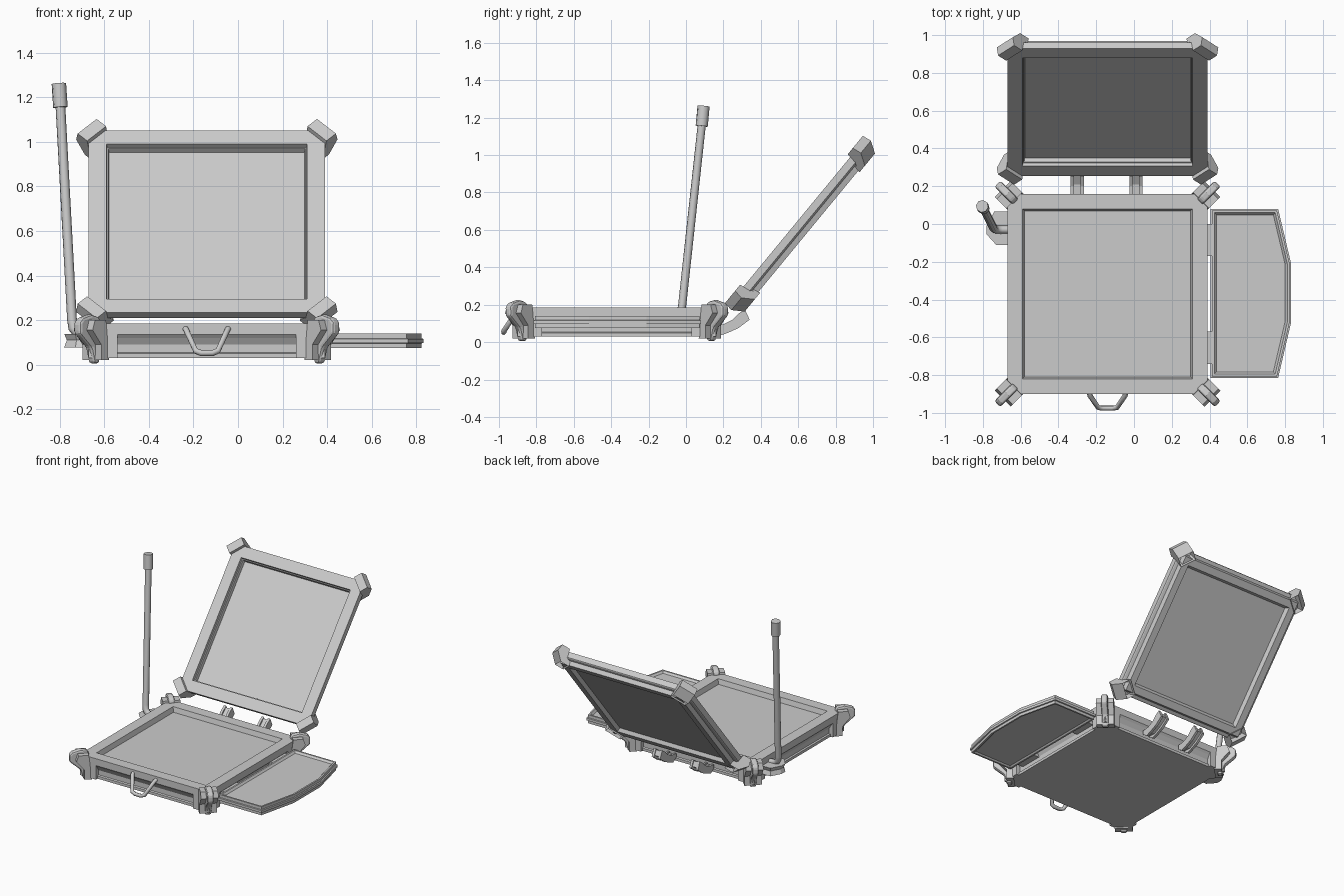
import bpy, bmesh, math
from mathutils import Matrix, Vector

if "Cube" in bpy.data.objects:
    bpy.data.objects.remove(bpy.data.objects["Cube"])

I = Matrix.Identity(4)


def finish(name, bm, mat=I):
    bm.transform(mat)
    bmesh.ops.recalc_face_normals(bm, faces=bm.faces[:])
    me = bpy.data.meshes.new(name)
    bm.to_mesh(me)
    bm.free()
    ob = bpy.data.objects.new(name, me)
    bpy.context.collection.objects.link(ob)
    return ob


def inset(poly, d):
    """Offset a counter-clockwise convex outline inward by d."""
    out = []
    for i, p in enumerate(poly):
        a = (p - poly[i - 1]).normalized()
        b = (poly[(i + 1) % len(poly)] - p).normalized()
        na, nb = Vector((-a.y, a.x)), Vector((-b.y, b.x))
        out.append(p + (na + nb) * d / (1 + na.dot(nb)))
    return out


def loft(name, outline, profile, mat=I):
    """Stack inset copies of an outline; profile holds (inset, height)."""
    bm = bmesh.new()
    poly = [Vector(p) for p in outline]
    rings = [[bm.verts.new((p.x, p.y, z)) for p in inset(poly, d)] for d, z in profile]
    n = len(poly)
    for r, s in zip(rings, rings[1:]):
        for i in range(n):
            j = (i + 1) % n
            bm.faces.new((r[i], r[j], s[j], s[i]))
    bm.faces.new(rings[0][::-1])
    bm.faces.new(rings[-1])
    return finish(name, bm, mat)


def prism(name, pts, width, mat=I, hollow=None):
    """Extrude an XZ profile along Y; optionally sink one edge's face."""
    bm = bmesh.new()
    a = [bm.verts.new((x, -width / 2, z)) for x, z in pts]
    b = [bm.verts.new((x, width / 2, z)) for x, z in pts]
    n = len(pts)
    sides = [bm.faces.new((a[i], a[(i + 1) % n], b[(i + 1) % n], b[i])) for i in range(n)]
    bm.faces.new(a[::-1])
    bm.faces.new(b)
    bmesh.ops.recalc_face_normals(bm, faces=bm.faces[:])
    if hollow is not None:
        bmesh.ops.inset_individual(bm, faces=[sides[hollow]], thickness=0.012, depth=-0.05)
    return finish(name, bm, mat)


def box(name, lo, hi):
    return loft(name, [lo[:2], (hi[0], lo[1]), hi[:2], (lo[0], hi[1])], [(0, lo[2]), (0, hi[2])])


def tube(name, pts, radius, res=2):
    cu = bpy.data.curves.new(name, 'CURVE')
    cu.dimensions = '3D'
    cu.bevel_depth, cu.bevel_resolution, cu.use_fill_caps = radius, res, True
    sp = cu.splines.new('POLY')
    sp.points.add(len(pts) - 1)
    for q, p in zip(sp.points, pts):
        q.co = (*p, 1)
    ob = bpy.data.objects.new(name, cu)
    bpy.context.collection.objects.link(ob)
    return ob


def corner_frame(sx, sy):
    """Local X points outward along the corner's diagonal."""
    return (Matrix.Translation((sx * H, sy * H, 0))
            @ Matrix.Rotation(math.atan2(sy, sx), 4, 'Z'))


H = 0.53
square = [(-H, -H), (H, -H), (H, H), (-H, H)]
base = Matrix.Translation((-0.14, -0.37, 0))
t = math.radians(50.5)
lid = Matrix.Translation((-0.14, 0.5925, 0.643)) @ Matrix.Rotation(t, 4, 'X')

# base tray with grooved sides and sunken top
loft("base_tray", square, [(.02, .03), (.02, .05), (.03, .055), (.03, .09), (.012, .12),
                           (0, .135), (0, .186), (.08, .186), (.09, .15)], base)

# tilted lid with recesses on both faces
loft("lid", square, [(.10, -.055), (.085, -.08), (.035, -.08), (.025, -.05), (.005, -.045),
                     (0, -.04), (0, 0), (.08, 0), (.082, -.02), (.088, -.022), (.092, -.045)], lid)

# corner hardware for the base and the lid
wing = [(-.05, .2), (.02, .2), (.035, .155), (-.02, .09), (-.02, .02), (-.07, .02)]
rib = [(-.06, .195), (-.045, .215), (0, .225), (.055, .21), (.075, .19), (.075, .14),
       (.0, .075), (-.02, .005), (-.05, .005), (-.06, .1)]
cap = [(-.05, .02), (.01, .02), (.02, -.03), (-.035, -.09), (-.10, -.09), (-.06, -.03)]
for sx in (-1, 1):
    for sy in (-1, 1):
        f = corner_frame(sx, sy)
        prism("base_corner_wing", wing, .12, base @ f)
        r = prism("base_corner_rib", rib, .045, base @ f)
        bev = r.modifiers.new("round", 'BEVEL')
        bev.width, bev.segments = .014, 2
        prism("lid_corner_cap", cap, .12, lid @ f, hollow=3)
        cx, cy = -.14 + sx * .465, -.37 + sy * .465
        box("base_corner_block", (cx - .065, cy - .065, .03), (cx + .065, cy + .065, .136))

# curved hinge arms, each a pair of cheeks with a web
arm = [(.15, .09), (.20, .095), (.25, .12), (.285, .155), (.315, .175), (.34, .12),
       (.28, .075), (.225, .05), (.185, .036), (.15, .06)]
turn = Matrix.Rotation(math.pi / 2, 4, 'Z')
for x in (-.30, .01):
    for dx in (-.026, .026):
        prism("hinge_cheek", arm, .018, Matrix.Translation((x + dx, 0, 0)) @ turn)
    prism("hinge_web", [(.15, .08), (.21, .085), (.26, .115), (.31, .165), (.33, .13),
                        (.27, .09), (.21, .06), (.15, .065)], .05,
          Matrix.Translation((x, 0, 0)) @ turn)

# front carry handle
tube("front_handle", [(-.238, -.885, .165), (-.232, -.91, .155), (-.19, -.972, .062),
                      (-.165, -.975, .052), (-.115, -.975, .052), (-.09, -.972, .062),
                      (-.048, -.91, .155), (-.042, -.885, .165)], .014, 1)

# side shelf with a protruding edge band and shallow tray
shelf = [(.405, -.815), (.763, -.815), (.832, -.52), (.832, -.21), (.763, .08), (.405, .08)]
loft("side_shelf", shelf, [(.03, .085), (.02, .076), (.008, .076), (.008, .096), (0, .098),
                           (0, .116), (.008, .118), (.008, .139), (.02, .139), (.032, .125)])
for y in (-.085, -.655):
    box("shelf_hinge", (.36, y - .085, .085), (.42, y + .085, .132))

# aerial mount, bent mast and tip
loft("aerial_mount", [(-.64, .065), (-.74, .065), (-.78, -.01), (-.78, -.055), (-.73, -.11),
                      (-.64, -.11)], [(.0, .078), (.012, .11), (0, .138)])
tube("aerial_mast", [(-.66, -.03, .135), (-.70, -.03, .137), (-.725, -.029, .146),
                     (-.74, -.026, .165), (-.745, -.02, .20), (-.797, .084, 1.16)], .022)
tube("aerial_tip", [(-.797, .084, 1.155), (-.804, .094, 1.262)], .033)
